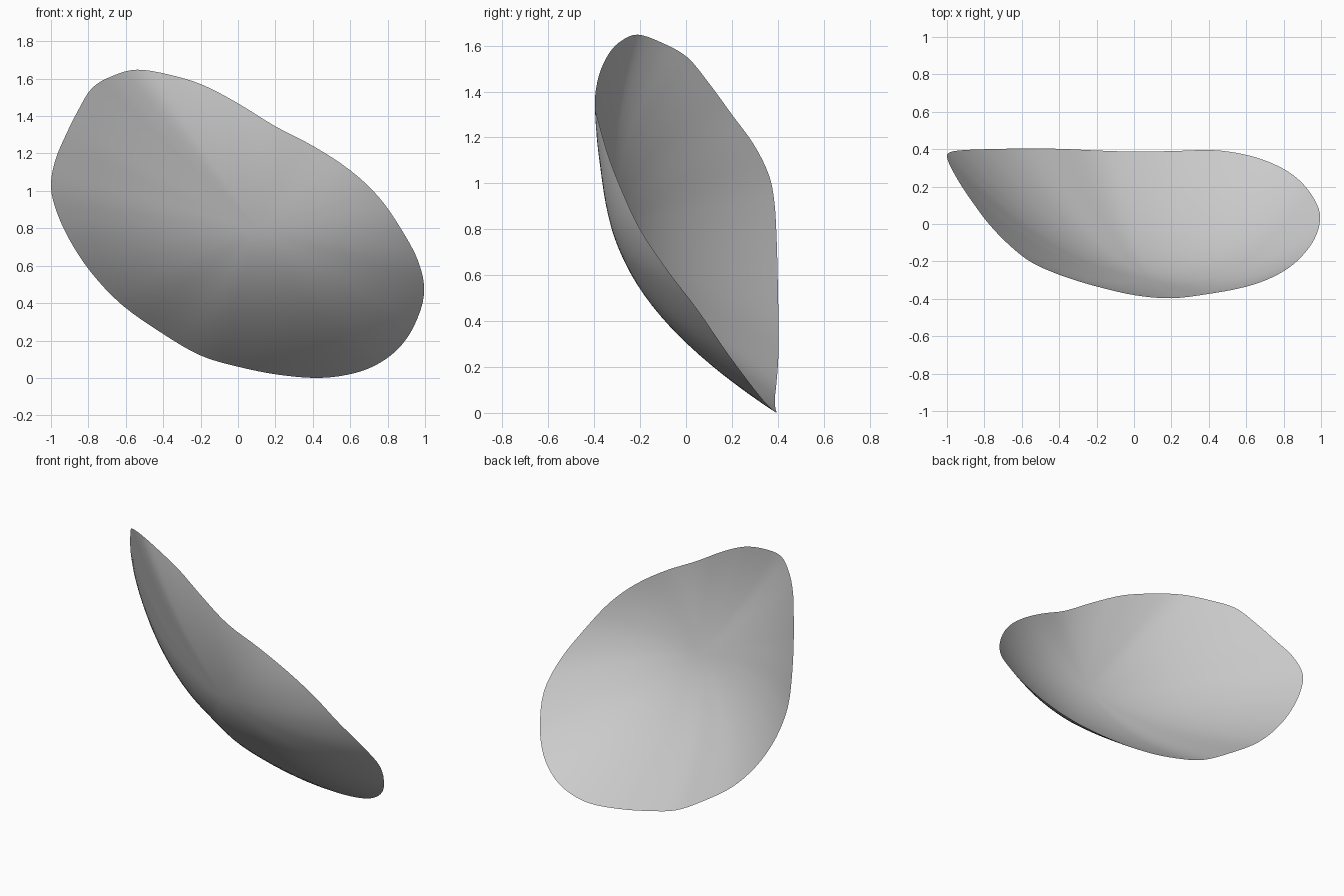
import bpy, bmesh
from mathutils import Vector

cube = bpy.data.objects.get("Cube")
if cube:
    bpy.data.objects.remove(cube, do_unlink=True)

# Rim of the curved petal, going round from the top
RIM = [Vector(p) for p in (
    (-.54, -.21, 1.648), (-.67, -.11, 1.615), (-.78, .005, 1.55), (-.855, .105, 1.43),
    (-.92, .2, 1.3), (-.975, .295, 1.17), (-1, .36, 1.04), (-.98, .385, .92),
    (-.91, .395, .755), (-.79, .4, .57), (-.62, .403, .39), (-.4, .402, .235),
    (-.2, .393, .12), (0, .387, .06), (.21, .39, .018), (.42, .395, 0),
    (.59, .372, .018), (.73, .328, .065), (.85, .262, .15), (.94, .17, .275),
    (.995, .05, .45), (.965, -.08, .62), (.87, -.2, .8), (.75, -.28, .97),
    (.6, -.335, 1.11), (.41, -.372, 1.235), (.2, -.397, 1.345), (0, -.38, 1.468),
    (-.19, -.335, 1.567), (-.37, -.28, 1.622))]
CENTRE = Vector((.1, -.3, .8))
SLOPE = Vector((-.2, 0, -.3))     # tilt of the shell at its deepest point
STEPS, RINGS = 4, 20


def spline_point(i, t):
    """Smooth closed curve through the rim points."""
    a, b, c, d = (RIM[(i + k) % len(RIM)] for k in (-1, 0, 1, 2))
    return b + (c - a) * (t / 2) + (a * 2 - b * 5 + c * 4 - d) * (t * t / 2) \
        + (b * 3 - a - c * 3 + d) * (t ** 3 / 2)


def shell_point(edge, t):
    """Bowl-shaped section from the centre out to one rim point."""
    out = edge - CENTRE
    p = CENTRE + out * t
    tilt = SLOPE.dot(out)
    p.y = CENTRE.y + tilt * t + (out.y - tilt) * t * t
    return p


# Petal shell built from rings
rim = [spline_point(i, k / STEPS) for i in range(len(RIM)) for k in range(STEPS)]
n = len(rim)
bm = bmesh.new()
middle = bm.verts.new(CENTRE)
rings = [[bm.verts.new(shell_point(e, r / RINGS)) for e in rim]
         for r in range(1, RINGS + 1)]
for j in range(n):
    k = (j + 1) % n
    bm.faces.new((middle, rings[0][j], rings[0][k]))
    for inner, outer in zip(rings, rings[1:]):
        bm.faces.new((inner[j], outer[j], outer[k], inner[k]))
for f in bm.faces:
    f.normal_update()
    if f.normal.y > 0:
        f.normal_flip()
    f.smooth = True

mesh = bpy.data.meshes.new("petal_shell")
bm.to_mesh(mesh)
bm.free()
shell = bpy.data.objects.new("petal_shell", mesh)
bpy.context.collection.objects.link(shell)

# Plain grey
grey = bpy.data.materials.new("light_grey")
grey.use_nodes = True
colour = (.6, .6, .6, 1)
grey.diffuse_color = colour
grey.node_tree.nodes["Principled BSDF"].inputs["Base Color"].default_value = colour
mesh.materials.append(grey)
